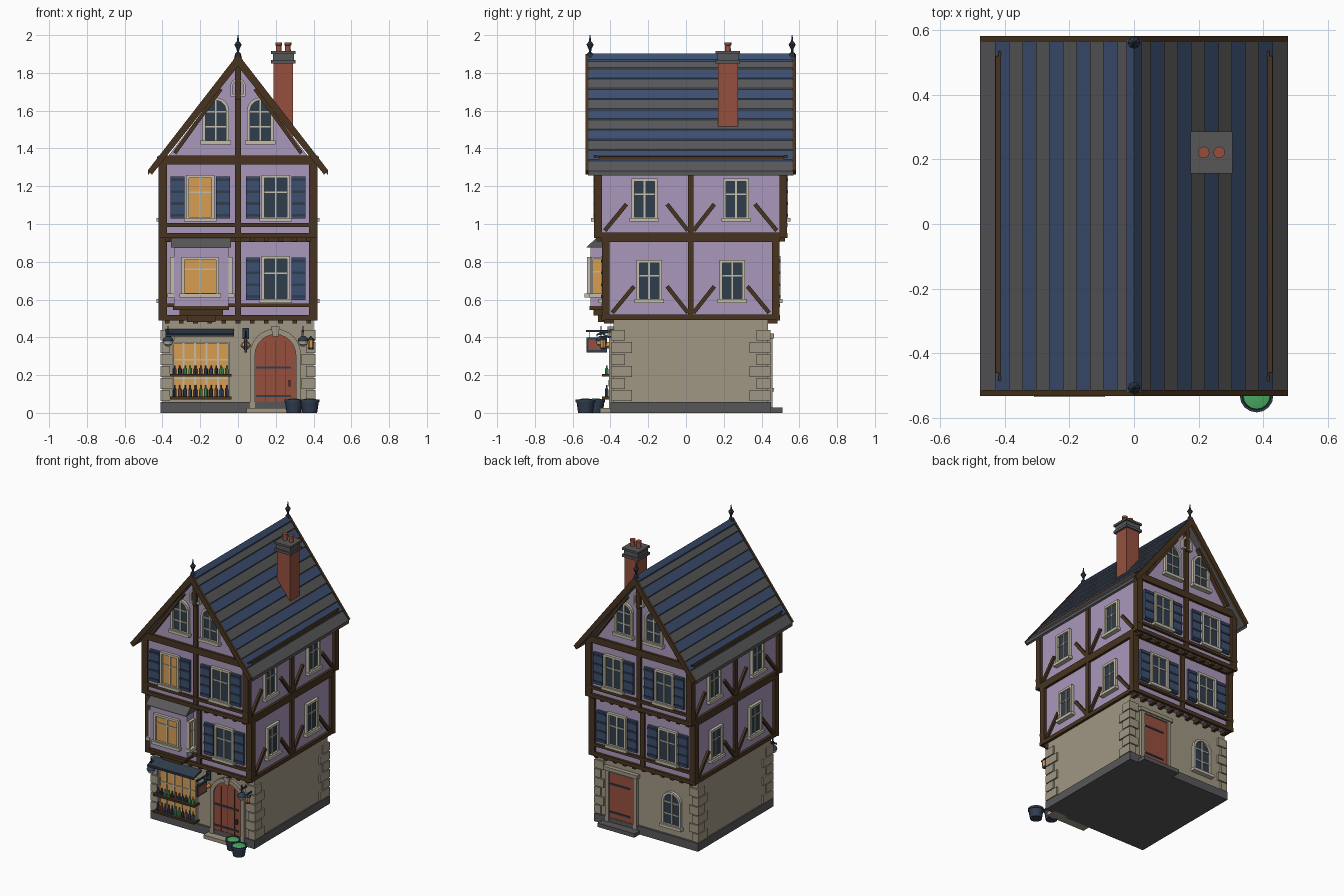
import bpy, bmesh, math
from mathutils import Vector

if "Cube" in bpy.data.objects:
    bpy.data.objects.remove(bpy.data.objects["Cube"])


def material(name, r, g, b):
    m = bpy.data.materials.new(name)
    lin = [((c / 255 + 0.055) / 1.055) ** 2.4 for c in (r, g, b)]
    m.diffuse_color = (*lin, 1)
    m.use_nodes = True
    m.node_tree.nodes["Principled BSDF"].inputs["Base Color"].default_value = m.diffuse_color
    return m


TIMBER = material("dark timber", 72, 52, 32)
PLASTER = material("lilac plaster", 170, 153, 188)
STONE = material("stone", 160, 151, 133)
PALE = material("pale trim", 196, 190, 172)
GREY = material("grey slate", 88, 87, 89)
BLUE = material("blue slate", 60, 79, 112)
BRICK = material("brick red", 150, 80, 62)
AMBER = material("amber glow", 216, 158, 82)
IRON = material("dark iron and glass", 48, 61, 77)
GREEN = material("leaf green", 72, 170, 98)


def finish(name, bm, mat):
    bmesh.ops.recalc_face_normals(bm, faces=bm.faces)
    me = bpy.data.meshes.new(name)
    bm.to_mesh(me)
    bm.free()
    me.materials.append(mat)
    ob = bpy.data.objects.new(name, me)
    bpy.context.collection.objects.link(ob)
    return ob


def pt(wall, u, z, d):
    """Point on a wall: u along it, z up, d outward."""
    side, p = wall
    return {"front": (u, p - d, z), "back": (u, p + d, z),
            "right": (p + d, u, z), "left": (-p - d, u, z)}[side]


def panel(name, wall, outline, d0, d1, mat):
    bm = bmesh.new()
    a = [bm.verts.new(pt(wall, u, z, d0)) for u, z in outline]
    b = [bm.verts.new(pt(wall, u, z, d1)) for u, z in outline]
    bm.faces.new(a)
    bm.faces.new(b)
    for i in range(len(a)):
        j = (i + 1) % len(a)
        bm.faces.new((a[i], a[j], b[j], b[i]))
    return finish(name, bm, mat)


def ring(name, wall, outer, inner, d, mat):
    bm = bmesh.new()
    loops = [[bm.verts.new(pt(wall, u, z, e)) for u, z in o]
             for o, e in ((outer, 0), (outer, d), (inner, d), (inner, 0))]
    for a, b in zip(loops, loops[1:]):
        for i in range(len(a)):
            j = (i + 1) % len(a)
            bm.faces.new((a[i], a[j], b[j], b[i]))
    return finish(name, bm, mat)


def rect(u0, u1, z0, z1):
    return [(u0, z0), (u1, z0), (u1, z1), (u0, z1)]


def arch(u0, u1, z0, z1, n=12):
    r, c = (u1 - u0) / 2, (u0 + u1) / 2
    return [(u0, z0), (u1, z0)] + [(c + r * math.cos(math.pi * i / n),
            z1 - r + r * math.sin(math.pi * i / n)) for i in range(n + 1)]


def box(name, x0, x1, y0, y1, z0, z1, mat):
    return panel(name, ("front", 0), rect(x0, x1, z0, z1), -y0, -y1, mat)


def bar(name, wall, a, b, w, d0, d1, mat):
    a, b = Vector(a), Vector(b)
    n = (b - a).normalized().orthogonal() * w / 2
    return panel(name, wall, [a - n, b - n, b + n, a + n], d0, d1, mat)


def lathe(name, x, y, profile, mat, seg=12):
    """Revolve (radius, z) points about a vertical axis."""
    bm = bmesh.new()
    rows = [[bm.verts.new((x + r * math.cos(2 * math.pi * i / seg),
             y + r * math.sin(2 * math.pi * i / seg), z)) for i in range(seg)] for r, z in profile]
    for a, b in zip(rows, rows[1:]):
        for i in range(seg):
            j = (i + 1) % seg
            bm.faces.new((a[i], a[j], b[j], b[i]))
    bm.faces.new(rows[0])
    bm.faces.new(rows[-1])
    ob = finish(name, bm, mat)
    for p in ob.data.polygons:
        p.use_smooth = len(p.vertices) == 4 and seg > 8
    ob.data.set_sharp_from_angle(angle=math.radians(35))
    return ob


def window(name, wall, u0, u1, z0, z1, glass=IRON, shape=rect, cols=2, rows=(0.62,), t=0.016, sill=True):
    inner = (u0 + t, u1 - t, z0 + t, z1 - t)
    panel(name + "_glass", wall, shape(*inner), 0, 0.006, glass)
    ring(name + "_frame", wall, shape(u0, u1, z0, z1), shape(*inner), 0.02, PALE)
    for i in range(1, cols):
        u = u0 + (u1 - u0) * i / cols
        panel(name + "_mullion", wall, rect(u - 0.005, u + 0.005, z0 + t, z1 - t), 0, 0.013, PALE)
    for f in rows:
        z = z0 + (z1 - z0) * f
        panel(name + "_glazing_bar", wall, rect(u0 + t, u1 - t, z - 0.004, z + 0.004), 0, 0.012, PALE)
    if sill:
        panel(name + "_sill", wall, rect(u0 - 0.01, u1 + 0.01, z0 - 0.008, z0 + 0.012), 0, 0.032, PALE)


def shutters(wall, c, z0, z1):
    for u in (c - 0.12, c + 0.12):
        panel("shutter", wall, rect(u - 0.037, u + 0.037, z0, z1), 0, 0.016, BLUE)
        for f in (0.08, 0.36, 0.64, 0.92):
            z = z0 + (z1 - z0) * f
            panel("shutter_band", wall, rect(u - 0.037, u + 0.037, z - 0.007, z + 0.007), 0.01, 0.02, IRON)


# Ground floor, plinth, quoins
GF, GB = ("front", -0.385), ("back", 0.435)
box("ground_floor_wall", -0.4, 0.4, -0.385, 0.435, 0.05, 0.5, STONE)
box("plinth", -0.41, 0.41, -0.4, 0.45, 0, 0.058, GREY)
for sx in (-1, 1):
    for y, s in ((-0.397, 1), (0.447, -1)):
        for i in range(6):
            lx, ly = (0.075, 0.075) if i % 2 else (0.05, 0.11)
            z = 0.062 + i * 0.064
            box("quoin", *sorted((sx * 0.411, sx * (0.411 - lx))), *sorted((y, y + s * ly)), z, z + 0.058, STONE)

# Two timber-framed storeys, each jettied further out
for yf, yb, z0, z1, wz, wt in ((-0.43, 0.48, 0.495, 0.93, 0.59, 0.83), (-0.47, 0.52, 0.93, 1.34, 1.02, 1.26)):
    box("storey_wall", -0.4, 0.4, yf, yb, z0, z1, PLASTER)
    upper = z0 > 0.9
    for y, s in ((yf, -1), (yb, 1)):
        wall = ("front" if s < 0 else "back", y)
        for sx in (-1, 1):
            box("corner_post", *sorted((sx * 0.375, sx * 0.42)), *sorted((y + s * 0.016, y - s * 0.025)), z0, z1, TIMBER)
        panel("centre_post", wall, rect(-0.017, 0.017, z0, z1), 0, 0.014, TIMBER)
        rail = 0.985 if upper else 0.56
        for a, b in ((z0 - 0.005, z0 + 0.022), (rail, rail + 0.02), (z1 - 0.025, z1 + 0.022)):
            panel("cross_beam", wall, rect(-0.42, 0.42, a, b), 0, 0.017, TIMBER)
        for i in range(11):
            u = -0.375 + i * 0.075
            panel("joist_end", wall, rect(u - 0.012, u + 0.012, z0 - 0.022, z0 + 0.002), -0.05, 0.004, TIMBER)
        for c in (-0.2, 0.2):
            if s < 0 and c < 0 and not upper:
                continue
            window("storey_window", wall, c - 0.075, c + 0.075, wz, wt,
                   AMBER if s < 0 and c < 0 else IRON)
            shutters(wall, c, wz + 0.008, wt - 0.008)
    for side in ("left", "right"):
        wall = (side, 0.4)
        panel("side_sill_beam", wall, rect(yf, yb, z0 - 0.003, z0 + 0.025), 0, 0.018, TIMBER)
        panel("side_head_beam", wall, rect(yf, yb, z1 - 0.025, z1 + 0.02), 0, 0.018, TIMBER)
        panel("side_post", wall, rect(0.01, 0.04, z0, z1), 0, 0.016, TIMBER)
        for c in ((-0.22, 0.265) if upper else (-0.195, 0.245)):
            window("side_window", wall, c - 0.068, c + 0.068, wz, wt - 0.02)
        for foot, run in ((yf + 0.04, 0.115), (0.01, -0.11), (0.04, 0.11), (yb - 0.04, -0.115)):
            bar("brace", wall, (foot, z0 + 0.035), (foot + run, z0 + 0.175), 0.022, 0, 0.015, TIMBER)

# Gables with rafters, arched windows and vents
panel("attic_walls", ("front", 0), [(-0.4, 1.32), (0.4, 1.32), (0, 1.84)], 0.47, -0.52, PLASTER)
for wall, barge in ((("front", -0.47), 0.045), (("back", 0.52), 0.045)):
    panel("gable_post", wall, rect(-0.017, 0.017, 1.34, 1.85), 0, 0.014, TIMBER)
    window("gable_vent", wall, -0.04, 0.04, 1.675, 1.77, PLASTER, arch, 1, (), 0.012, False)
    panel("vent_post", wall, rect(-0.015, 0.015, 1.66, 1.85), 0, 0.022, TIMBER)
    for s in (-1, 1):
        c = s * 0.118
        window("attic_window", wall, c - 0.07, c + 0.07, 1.43, 1.67, IRON, arch, 2, (0.35, 0.68))
        bar("gable_rafter", wall, (s * 0.335, 1.375), (s * 0.09, 1.715), 0.02, 0, 0.03, TIMBER)
        panel("bargeboard", wall, [(0, 1.9), (s * 0.478, 1.283), (s * 0.455, 1.262), (0, 1.835)],
              barge, barge + 0.018, TIMBER)

# Roof with alternating slate courses, wall plates and ridge
for s in (-1, 1):
    top = lambda x: 1.893 - 1.29 * x
    panel("roof_slab", ("front", 0), [(0, 1.885), (s * 0.475, 1.276), (s * 0.455, 1.262), (0, 1.835)],
          0.52, -0.57, GREY)
    edges = [0.0] + [0.053 + 0.0419 * i for i in range(10)] + [0.477]
    for i, (a, b) in enumerate(zip(edges, edges[1:])):
        panel("slate_course", ("front", 0), [(s * a, top(a) - 0.004), (s * b, top(b) + 0.003),
              (s * b, top(b) - 0.02), (s * a, top(a) - 0.02)], 0.518, -0.568, BLUE if i % 2 else GREY)
    box("wall_plate", *sorted((s * 0.39, s * 0.43)), -0.46, 0.52, 1.32, 1.357, TIMBER)
    panel("ridge_cap", ("front", 0), [(0, 1.902), (s * 0.024, 1.871), (s * 0.024, 1.85), (0, 1.87)],
          0.52, -0.57, BLUE)
for y in (-0.508, 0.562):
    lathe("finial", 0, y, [(0.02, 1.88), (0.014, 1.905), (0.006, 1.91), (0.007, 1.925), (0.019, 1.95),
                           (0.006, 1.968), (0.002, 2.0)], IRON, 8)

# Chimney
box("chimney_stack", 0.188, 0.292, 0.17, 0.275, 1.42, 1.87, BRICK)
for e, a, b in ((0.065, 1.85, 1.868), (0.056, 1.868, 1.9), (0.065, 1.9, 1.915)):
    box("chimney_cap", 0.24 - e, 0.24 + e, 0.222 - e, 0.222 + e, a, b, GREY)
for x in (0.216, 0.264):
    lathe("chimney_pot", x, 0.222, [(0.016, 1.91), (0.014, 1.945), (0.018, 1.947), (0.018, 1.962)], BRICK)

# Bay window on stepped corbels
box("bay_body", -0.34, -0.05, -0.505, -0.42, 0.56, 0.88, PLASTER)
panel("bay_roof", ("right", -0.038), [(-0.53, 0.875), (-0.42, 0.875), (-0.42, 0.925), (-0.475, 0.925)],
      -0.318, 0, GREY)
for e, yf, a, b in ((0.148, -0.51, 0.545, 0.565), (0.115, -0.49, 0.515, 0.545), (0.075, -0.465, 0.482, 0.515)):
    box("bay_corbel", -0.195 - e, -0.195 + e, yf, -0.4, a, b, TIMBER)
window("bay_window", ("front", -0.505), -0.3, -0.1, 0.62, 0.825, AMBER, rows=(0.68,))
for wall in (("left", 0.34), ("right", -0.05)):
    window("bay_side_window", wall, -0.502, -0.437, 0.62, 0.825, AMBER, cols=1, t=0.01)

# Shop window, awning, shelves and bottles
window("shop_window", GF, -0.35, -0.045, 0.08, 0.375, AMBER, rect, 5, (0.35, 0.68), 0.008, False)
panel("awning", ("right", -0.02), [(-0.47, 0.41), (-0.47, 0.42), (-0.38, 0.445), (-0.38, 0.43)], -0.365, 0, IRON)
panel("awning_trim", ("right", -0.02), [(-0.474, 0.405), (-0.474, 0.416), (-0.468, 0.418), (-0.468, 0.405)],
      -0.365, 0, IRON)
tints = (IRON, GREEN, BLUE, BRICK, GREEN, IRON, BLUE)
for z, n, h in ((0.2, 11, 0.045), (0.08, 11, 0.062)):
    box("shelf", -0.36, -0.035, -0.445, -0.385, z - 0.008, z + 0.006, TIMBER)
    for i in range(n):
        r, q = 0.01, z + 0.006
        lathe("bottle", -0.335 + i * 0.0275, -0.42, [(r, q), (r, q + h * 0.55), (0.004, q + h * 0.75),
              (0.004, q + h)], tints[(i * 3 + int(z * 10)) % 7], 8)

# Front door
ring("door_surround", GF, arch(0.063, 0.333, 0.02, 0.445), arch(0.09, 0.306, 0.021, 0.415), 0.022, STONE)
panel("front_door", GF, arch(0.09, 0.306, 0.021, 0.415), 0, 0.012, BRICK)
panel("keystone", GF, [(0.183, 0.405), (0.213, 0.405), (0.221, 0.458), (0.175, 0.458)], 0, 0.03, STONE)
for z in (0.09, 0.24):
    panel("strap_hinge", GF, rect(0.095, 0.28, z - 0.006, z + 0.006), 0.01, 0.018, IRON)
for u in (0.145, 0.198, 0.251):
    panel("door_groove", GF, rect(u - 0.0015, u + 0.0015, 0.025, 0.38), 0.01, 0.014, TIMBER)
panel("door_handle", GF, rect(0.268, 0.277, 0.14, 0.175), 0.01, 0.024, IRON)
box("front_step", 0.045, 0.35, -0.455, -0.38, 0, 0.026, STONE)

# Back door and arched back window
ring("back_door_surround", GB, rect(0.07, 0.32, 0.025, 0.41), rect(0.098, 0.292, 0.026, 0.385), 0.022, STONE)
panel("back_door", GB, rect(0.098, 0.292, 0.026, 0.385), 0, 0.012, BRICK)
panel("back_door_lintel", GB, rect(0.06, 0.33, 0.395, 0.42), 0, 0.03, STONE)
for z in (0.1, 0.3):
    panel("back_strap_hinge", GB, rect(0.13, 0.288, z - 0.006, z + 0.006), 0.01, 0.018, IRON)
box("back_step", 0.05, 0.34, 0.43, 0.51, 0, 0.028, GREY)
window("back_arched_window", GB, -0.275, -0.125, 0.12, 0.37, IRON, arch, 2, (0.35, 0.68))

# Globe lamps, lantern and hanging sign
for x in (-0.37, 0.345):
    box("lamp_arm", x - 0.005, x + 0.005, -0.455, -0.385, 0.425, 0.435, IRON)
    box("lamp_rod", x - 0.003, x + 0.003, -0.453, -0.447, 0.39, 0.46, IRON)
    lathe("lamp_globe", x, -0.45, [(0.008, 0.352), (0.022, 0.362), (0.028, 0.38)], PALE)
    lathe("lamp_cap", x, -0.45, [(0.03, 0.38), (0.024, 0.395), (0.008, 0.408)], IRON)
box("lantern_arm", 0.382, 0.39, -0.45, -0.385, 0.398, 0.406, IRON)
lathe("lantern_glass", 0.386, -0.44, [(0.014, 0.345), (0.018, 0.385)], AMBER, 6)
lathe("lantern_base", 0.386, -0.44, [(0.012, 0.335), (0.017, 0.345)], IRON, 6)
lathe("lantern_cap", 0.386, -0.44, [(0.024, 0.385), (0.005, 0.402)], IRON, 6)
box("sign_plate", 0.025, 0.058, -0.395, -0.384, 0.39, 0.45, IRON)
box("sign_arm", 0.036, 0.046, -0.53, -0.385, 0.428, 0.438, IRON)
bar("sign_strut", ("right", 0.036), (-0.39, 0.39), (-0.46, 0.43), 0.008, 0, 0.01, IRON)
for y in (-0.51, -0.435):
    box("sign_hanger", 0.039, 0.043, y - 0.002, y + 0.002, 0.395, 0.43, IRON)
box("sign_board", 0.034, 0.048, -0.527, -0.418, 0.32, 0.4, IRON)
box("sign_face", 0.031, 0.051, -0.515, -0.43, 0.332, 0.388, BRICK)
lathe("sign_lantern", 0.041, -0.405, [(0.015, 0.342), (0.028, 0.355), (0.015, 0.375)], AMBER, 8)

# Planters
for x, y, r, h in ((0.38, -0.532, 0.052, 0.072), (0.295, -0.478, 0.05, 0.072)):
    lathe("planter", x, y, [(r * 0.75, 0), (r * 0.92, h - 0.014), (r, h - 0.014), (r, h), (r * 0.86, h),
                            (r * 0.84, h - 0.01)], IRON, 16)
    lathe("planter_greenery", x, y, [(r * 0.84, h - 0.012), (r * 0.8, h - 0.002), (r * 0.4, h + 0.003)], GREEN, 16)
